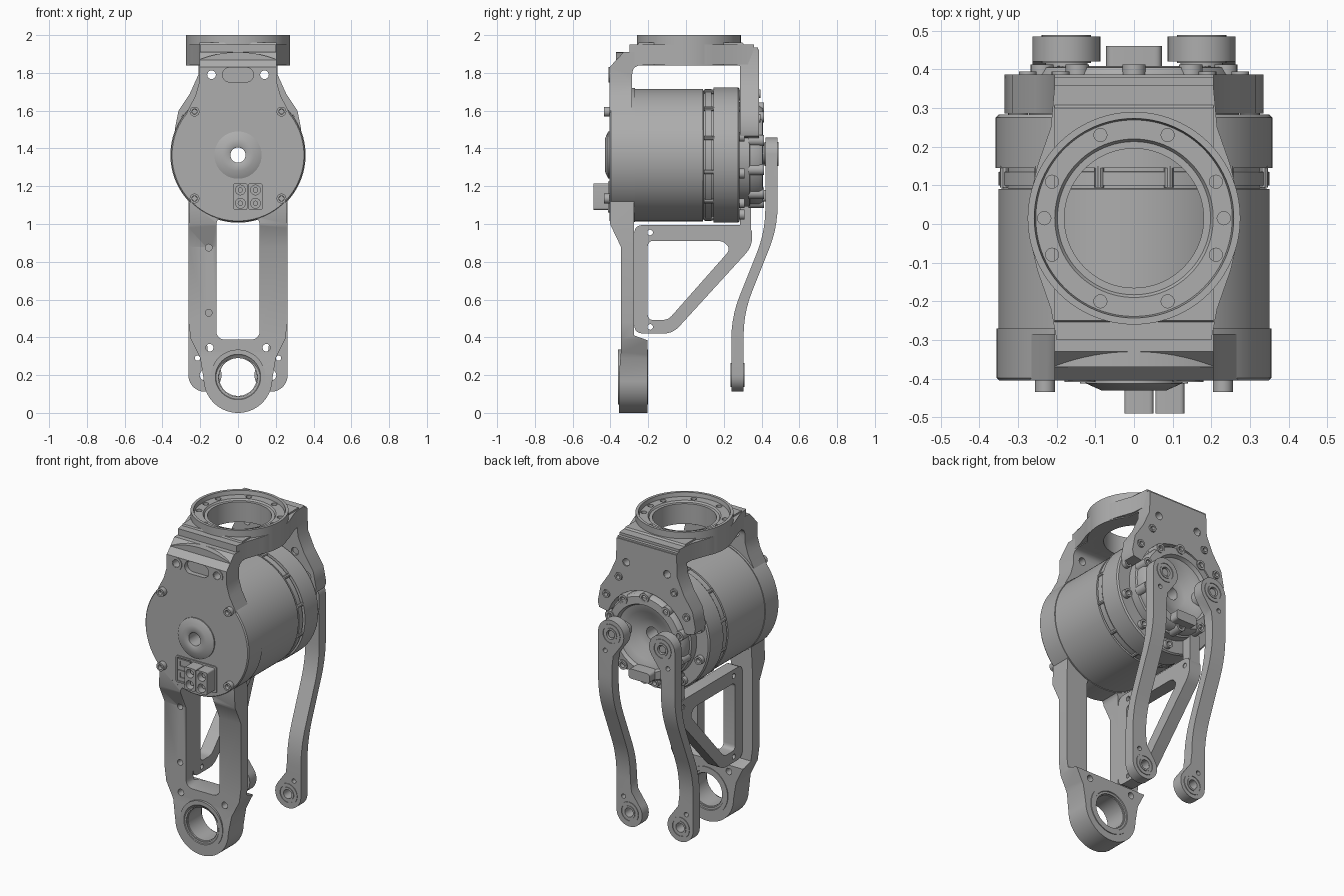
import bpy, bmesh
from math import sin, cos, pi, radians
from mathutils import Vector

cube = bpy.data.objects.get("Cube")
if cube:
    bpy.data.objects.remove(cube, do_unlink=True)

metal = bpy.data.materials.new("machined_grey")
metal.use_nodes = True
grey = (0.42, 0.42, 0.42, 1)
metal.diffuse_color = grey
metal.node_tree.nodes["Principled BSDF"].inputs["Base Color"].default_value = grey

AXIS_Z = 1.365   # height of the motor axis


def activate(obj):
    bpy.ops.object.select_all(action='DESELECT')
    obj.select_set(True)
    bpy.context.view_layer.objects.active = obj


def finish(name, bm):
    bmesh.ops.remove_doubles(bm, verts=bm.verts, dist=0.0002)
    bmesh.ops.recalc_face_normals(bm, faces=bm.faces)
    mesh = bpy.data.meshes.new(name)
    bm.to_mesh(mesh)
    bm.free()
    mesh.materials.append(metal)
    obj = bpy.data.objects.new(name, mesh)
    bpy.context.collection.objects.link(obj)
    return obj


def place(axis, u, v, w):
    return {'x': (w, u, v), 'y': (u, w, v), 'z': (u, v, w)}[axis]


def arc(cx, cy, r, start=0, end=360, n=40):
    steps = n if end - start == 360 else n + 1
    return [(cx + r * cos(radians(start + (end - start) * i / n)),
             cy + r * sin(radians(start + (end - start) * i / n))) for i in range(steps)]


def rounded(points, r, n=5):
    """Polygon with every corner softened over the length r."""
    out = []
    for i, p in enumerate(points):
        p, a, b = Vector(p), Vector(points[i - 1]), Vector(points[(i + 1) % len(points)])
        s = p + (a - p).normalized() * min(r, (a - p).length * 0.45)
        e = p + (b - p).normalized() * min(r, (b - p).length * 0.45)
        for k in range(n + 1):
            t = k / n
            out.append(tuple(s * (1 - t) ** 2 + p * 2 * t * (1 - t) + e * t * t))
    return out


def mirror(half):
    return half + [(-x, y) for x, y in reversed(half)]


def plate(name, axis, lo, hi, outline, holes=()):
    """Outline with holes, extruded along one axis."""
    bm = bmesh.new()
    for loop in [outline, *holes]:
        vs = [bm.verts.new(place(axis, u, v, lo)) for u, v in loop]
        for i, v in enumerate(vs):
            bm.edges.new((vs[i - 1], v))
    bmesh.ops.triangle_fill(bm, use_beauty=True, use_dissolve=False, edges=bm.edges[:])
    grown = bmesh.ops.extrude_face_region(bm, geom=bm.faces[:])
    moved = [g for g in grown['geom'] if isinstance(g, bmesh.types.BMVert)]
    bmesh.ops.translate(bm, verts=moved, vec=place(axis, 0, 0, hi - lo))
    return finish(name, bm)


def lathe(name, axis, cu, cv, profile, n=64):
    """Closed (radius, position) profile turned about an axis."""
    bm = bmesh.new()
    rings = [[bm.verts.new(place(axis, cu + r * cos(2 * pi * i / n), cv + r * sin(2 * pi * i / n), w))
              for r, w in profile] for i in range(n)]
    for i in range(n):
        for j in range(len(profile)):
            bm.faces.new((rings[i - 1][j - 1], rings[i - 1][j], rings[i][j], rings[i][j - 1]))
    return finish(name, bm)


def boolean(obj, tool, op):
    mod = obj.modifiers.new("cut", 'BOOLEAN')
    mod.operation, mod.solver, mod.object = op, 'EXACT', tool
    activate(obj)
    bpy.ops.object.modifier_apply(modifier=mod.name)
    bpy.data.objects.remove(tool, do_unlink=True)


def box(x0, x1, z0, z1):
    return [(x0, z0), (x1, z0), (x1, z1), (x0, z1)]


def screw(name, x, z, r, base, top):
    dip = base + (top - base) * 0.4
    lathe(name, 'y', x, z, [(0, base), (r, base), (r, top), (r * .55, top), (r * .5, dip), (0, dip)], 18)


# Motor housing and covers
lathe("front_cover", 'y', 0, AXIS_Z, [(.04, -.27), (.355, -.27), (.355, -.398), (.349, -.405), (.04, -.405)], 96)
lathe("motor_body", 'y', 0, AXIS_Z,
      [(.04, -.27), (.351, -.27), (.351, .09), (.34, .092), (.34, .1), (.35, .1), (.35, .135), (.338, .136),
       (.338, .145), (.358, .145), (.358, .275), (.35, .283), (.04, .285)], 96)
lathe("front_hub", 'y', 0, AXIS_Z, [(.04, -.40), (.04, -.425), (.05, -.43), (.085, -.43), (.125, -.412), (.125, -.40)])
for sx in (-1, 1):
    for sz in (-1, 1):
        screw("cover_screw", sx * .23, AXIS_Z + sz * .23, .026, -.40, -.435)

# Small clips around the housing groove
for i in range(12):
    a = radians(15 + 30 * i)
    x, z = .347 * cos(a), AXIS_Z + .347 * sin(a)
    plate("groove_clip", 'y', .095, .15, arc(x, z, .012, n=10))

# Gearbox output on the back
lathe("output_flange", 'y', 0, AXIS_Z, [(.04, .28), (.272, .28), (.272, .335), (.262, .34), (.262, .385), (.25, .405),
                                        (.205, .408), (.195, .385), (.15, .375), (.09, .335), (.04, .33)])
for i in range(10):
    a = radians(18 + 36 * i)
    screw("flange_screw", .25 * cos(a), AXIS_Z + .25 * sin(a), .03, .33, .412)
    screw("housing_screw", .315 * cos(a), AXIS_Z + .315 * sin(a), .026, .27, .31)
plate("flange_tab", 'y', .37, .46, rounded(box(-.072, .072, 1.12, 1.18), .02))

# Power connectors on the front cover
plate("connector_frame", 'y', -.412, -.40, rounded(box(-.14, .14, 1.06, 1.225), .015),
      [box(-.13, -.035, 1.07, 1.215)])
for z in (1.08, 1.15):
    plate("data_socket", 'y', -.411, -.40, box(-.125, -.04, z, z + .058),
          [box(-.11, -.055, z + .015, z + .045)])
for x in (-.025, .055):
    plate("power_connector", 'y', -.49, -.40, rounded(box(x, x + .075, 1.075, 1.215), .012),
          [arc(x + .0375, z, .026, n=16) for z in (1.11, 1.18)])
    for z in (1.11, 1.18):
        plate("power_pin", 'y', -.465, -.40, arc(x + .0375, z, .014, n=12))

# Front leg: outline seen from the front, cut to its side profile
BOSS = .182
leg = [(.255, 1.12), (-.255, 1.12), (-.262, .98), (-.262, .48), (-.25, .39), (-.2, .29)]
leg += arc(0, BOSS, BOSS, 180, 360) + [(.2, .29), (.25, .39), (.262, .48), (.262, .98)]
holes = [rounded(box(-.115, .115, .388, 1.04), .05), arc(0, BOSS + .008, .105)]
holes += [arc(-.155, z, .018, n=16) for z in (.53, .875)]
holes += [arc(x, .345, .02, n=16) for x in (-.15, .15)]
front_leg = plate("front_leg", 'y', -.45, -.15, leg, holes)
side = [(-.402, 1.2), (-.402, 1.0), (-.345, .88), (-.345, .32), (-.355, .2), (-.355, -.1),
        (-.205, -.1), (-.205, .385), (-.275, .41), (-.275, 1.2)]
boolean(front_leg, plate("leg_profile", 'x', -.5, .5, side), 'INTERSECT')
lathe("knee_bearing", 'y', 0, BOSS + .008, [(.1, -.345), (.115, -.353), (.12, -.359), (.145, -.359), (.145, -.2),
                                            (.12, -.2), (.115, -.21), (.1, -.215)])

# Triangular brace behind the leg
brace = rounded([(-.275, .995), (-.275, .42), (-.07, .42), (.35, .88), (.35, .995)], .05)
plate("triangle_brace", 'x', -.195, -.115, brace,
      [rounded([(-.203, .91), (-.203, .492), (-.095, .492), (.235, .865), (.2, .91)], .03)]
      + [arc(y, z, .015, n=16) for y, z in ((-.19, .955), (-.19, .455), (.305, .95))])
plate("brace_tab", 'x', -.19, -.12, rounded(box(.285, .345, .93, 1.16), .02))

# Two bent push links with bearings
for s, side_name in ((1, "left"), (-1, "right")):
    shape = arc(.175, 1.37, .088, 0, 215, 24) + [(.16, 1.24), (.168, 1.17), (.168, .4), (.16, .33)]
    shape += arc(.175, .2, .088, 145, 360, 24)
    cuts = [arc(.175, z, .028, n=20) for z in (1.37, .2)] + [arc(.215, z, .014, n=14) for z in (1.262, .29)]
    link = plate(side_name + "_link", 'y', .1, .6, [(s * x, z) for x, z in shape],
                 [[(s * x, z) for x, z in c] for c in cuts])
    band = rounded([(.485, 1.6), (.485, .98), (.305, .53), (.305, 0), (.24, 0), (.24, .51), (.42, .96), (.42, 1.6)], .12)
    boolean(link, plate("link_profile", 'x', -.5, .5, band), 'INTERSECT')
    for z, lo, hi in ((1.37, .42, .485), (.2, .24, .305)):
        for inner, outer in ((.028, .04), (.052, .064)):
            lathe(side_name + "_link_bearing", 'y', s * .175, z,
                  [(inner, lo - .004), (outer, lo - .004), (outer, hi + .004), (inner, hi + .004)], 32)
    lathe(side_name + "_link_pin", 'y', s * .175, 1.37, [(0, .36), (.055, .36), (.055, .425), (.022, .425), (.022, .48), (0, .48)], 32)

# Top bracket: arch over the motor, cut to its front outline
RY = .015
arch = [(-.405, 1.55), (-.405, 1.83), (-.33, 1.91), (-.27, 1.91), (-.25, 1.96), (.3, 1.96), (.32, 1.935), (.38, 1.935),
        (.38, 1.72), (.315, 1.72)] + rounded([(.315, 1.72), (.315, 1.84), (-.285, 1.84), (-.285, 1.72)], .05)[6:-6]
arch += [(-.285, 1.72), (-.285, 1.55)]
top_arch = plate("top_arch", 'x', -.4, .4, arch)
front_shape = mirror([(.3, 1.5), (.262, 1.61), (.225, 1.68), (.205, 1.75), (.205, 2.1)])
boolean(top_arch, plate("arch_outline", 'y', -.6, .6, front_shape), 'INTERSECT')
boolean(top_arch, plate("arch_bore", 'z', 1.75, 2.1, arc(0, RY, .19, n=64)), 'DIFFERENCE')
for x in (-.14, .14):
    boolean(top_arch, plate("arch_hole", 'y', -.6, .6, arc(x, 1.79, .023, n=20)), 'DIFFERENCE')
slot = arc(.045, 1.79, .038, -90, 90, 10) + arc(-.045, 1.79, .038, 90, 270, 10)
boolean(top_arch, plate("arch_slot", 'y', -.5, -.375, slot), 'DIFFERENCE')
for x in (-.14, .14):
    lathe("arch_washer", 'y', x, 1.79, [(.024, -.40), (.04, -.40), (.04, -.409), (.024, -.409)], 24)

# Curved brow over the front of the arch
brow = arc(0, AXIS_Z, .545, 68, 112, 16) + arc(0, AXIS_Z, .5, 68, 112, 16)[::-1]
plate("front_brow", 'y', -.37, -.30, brow)

# Top mounting ring with shoulders blending to the arch
shoulder = mirror([(.2, -.3), (.215, -.22), (.25, -.12), (.271, -.03), (.271, .06), (.25, .15), (.215, .25), (.205, .36)])
plate("ring_shoulder", 'z', 1.845, 1.95, shoulder, [arc(0, RY, .19, n=64)])
lathe("mounting_ring", 'z', 0, RY, [(.18, 1.84), (.275, 1.84), (.275, 2.0), (.258, 2.0), (.254, 1.975), (.205, 1.975),
                                    (.198, 1.965), (.18, 1.965)], 96)
ring = bpy.data.objects["mounting_ring"]
for a in (0, 24, 68, 112, 156, 180, 204, 248, 292, 336):
    x, y = .232 * cos(radians(a)), RY + .232 * sin(radians(a))
    boolean(ring, plate("ring_hole", 'z', 1.93, 2.1, arc(x, y, .017, n=16)), 'DIFFERENCE')

# Rear plate of the bracket, curved around the output flange
ears = mirror([(.205, 1.925), (.21, 1.79), (.255, 1.69), (.315, 1.6), (.335, 1.5), (.325, 1.465), (.275, 1.455)])
ears = ears[:7] + arc(0, AXIS_Z, .278, 20, 160, 30) + ears[7:]
rear_holes = [arc(s * x, z, .024, n=20) for s in (-1, 1) for x, z in ((.14, 1.79), (.19, 1.69), (.275, 1.56))]
plate("rear_plate", 'y', .286, .386, ears, rear_holes)
for s in (-1, 1):
    for x, z in ((.19, 1.69), (.275, 1.56)):
        screw("rear_screw", s * x, z, .023, .3, .395)

for obj in bpy.context.scene.objects:
    if obj.type == 'MESH':
        activate(obj)
        bpy.ops.object.shade_smooth_by_angle(angle=radians(32))
